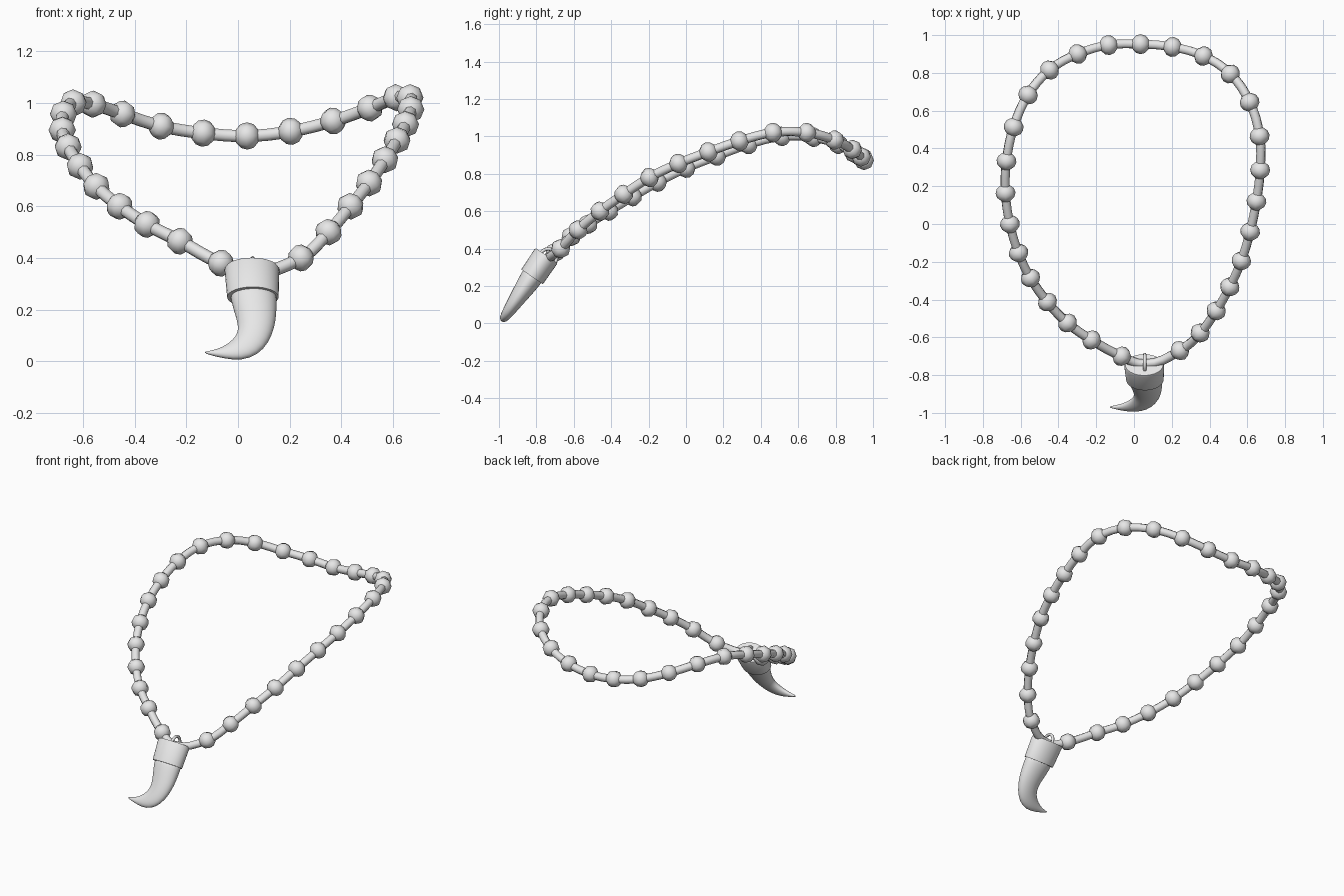
import bpy, bmesh, math
from mathutils import Vector

if "Cube" in bpy.data.objects:
    bpy.data.objects.remove(bpy.data.objects["Cube"])

grey = bpy.data.materials.new("plain grey")
grey.diffuse_color = (0.8, 0.8, 0.8, 1)
grey.use_nodes = True
grey.node_tree.nodes["Principled BSDF"].inputs["Base Color"].default_value = grey.diffuse_color


def add_object(name, bm, angle=None):
    bmesh.ops.recalc_face_normals(bm, faces=bm.faces)
    me = bpy.data.meshes.new(name)
    bm.to_mesh(me)
    bm.free()
    ob = bpy.data.objects.new(name, me)
    bpy.context.collection.objects.link(ob)
    me.materials.append(grey)
    bpy.ops.object.select_all(action='DESELECT')
    ob.select_set(True)
    bpy.context.view_layer.objects.active = ob
    if angle is None:
        bpy.ops.object.shade_smooth()
    else:
        bpy.ops.object.shade_smooth_by_angle(angle=math.radians(angle))
    return ob


# Bead centres along the loop, from the pendant's right side round to its left
beads = [Vector(p) for p in (
    (.243, -.67, .40), (.35, -.577, .50), (.435, -.46, .60), (.507, -.333, .69),
    (.568, -.195, .78), (.615, -.04, .855), (.648, .12, .917), (.668, .286, .975),
    (.665, .465, 1.02), (.612, .645, 1.02), (.51, .794, .98), (.368, .889, .93),
    (.204, .937, .89), (.035, .952, .872), (-.135, .947, .883), (-.298, .90, .91),
    (-.447, .815, .957), (-.561, .683, .995), (-.637, .513, 1.0), (-.675, .333, .957),
    (-.68, .164, .895), (-.657, 0, .83), (-.611, -.153, .755), (-.548, -.286, .677),
    (-.458, -.413, .60), (-.352, -.524, .53), (-.225, -.614, .465), (-.066, -.70, .38))]
path = beads + [Vector((.055, -.742, .345))]

# Cord: closed smooth tube through every bead and the hanging ring
cu = bpy.data.curves.new("cord", 'CURVE')
cu.dimensions = '3D'
cu.resolution_u = 4
cu.bevel_depth = .025
cu.bevel_resolution = 2
sp = cu.splines.new('BEZIER')
sp.bezier_points.add(len(path) - 1)
for bp, p in zip(sp.bezier_points, path):
    bp.co = p
    bp.handle_left_type = bp.handle_right_type = 'AUTO'
sp.use_cyclic_u = True
cu.materials.append(grey)
bpy.context.collection.objects.link(bpy.data.objects.new("cord", cu))

# Beads: coarse spheres threaded along the cord
for i, p in enumerate(beads):
    tangent = path[i + 1] - path[i - 1]
    bm = bmesh.new()
    bmesh.ops.create_uvsphere(bm, u_segments=8, v_segments=6, radius=.053)
    bmesh.ops.scale(bm, vec=(1, 1, .92), verts=bm.verts)
    ob = add_object(f"bead_{i + 1}", bm)
    ob.location = p
    ob.rotation_euler = tangent.to_track_quat('Z', 'Y').to_euler()

# Pendant parts lie in one leaning plane and are lofted from oval rings
NORMAL = Vector((0, -.827, .562))


def on_plane(x, z):
    return Vector((x, -.823 + (z - .249) * .68, z))


def loft(name, rings, angle, sides=24):
    """Each ring: left x, left z, right x, right z, half thickness."""
    bm = bmesh.new()
    loops = []
    for lx, lz, rx, rz, t in rings:
        a, b = on_plane(lx, lz), on_plane(rx, rz)
        mid, half = (a + b) / 2, (b - a) / 2
        angles = [2 * math.pi * k / sides for k in range(sides)]
        loops.append([bm.verts.new(mid + half * math.cos(w) + NORMAL * t * math.sin(w))
                      for w in angles])
    for r0, r1 in zip(loops, loops[1:]):
        for k in range(sides):
            n = (k + 1) % sides
            bm.faces.new((r0[k], r0[n], r1[n], r1[k]))
    bm.faces.new(loops[0])
    bm.faces.new(loops[-1])
    return add_object(name, bm, angle)


# Curved tooth
tooth = loft("tooth", [
    (-.032, .285, .15, .285, .062), (-.03, .24, .151, .235, .06),
    (-.01, .18, .149, .185, .052), (.001, .135, .143, .135, .044),
    (-.003, .105, .121, .077, .037), (-.02, .083, .08, .029, .031),
    (-.045, .062, .017, .006, .025), (-.08, .046, -.05, .013, .016),
    (-.112, .039, -.1, .024, .009), (-.13, .037, -.128, .032, .003)], 60)
sub = tooth.modifiers.new("smooth", 'SUBSURF')
sub.levels = sub.render_levels = 1

# Cap holding the tooth
loft("cap", [(-.046, .363, .154, .363, .068), (-.052, .355, .16, .355, .072),
             (-.042, .249, .157, .249, .07)], 35, 32)

# Hanging ring between cord and cap
bpy.ops.mesh.primitive_torus_add(major_radius=.046, minor_radius=.009,
                                 major_segments=24, minor_segments=8,
                                 location=(.057, -.737, .352),
                                 rotation=(0, math.pi / 2, 0))
ring = bpy.context.object
ring.name = "hanging_ring"
ring.data.materials.append(grey)
bpy.ops.object.shade_smooth()
